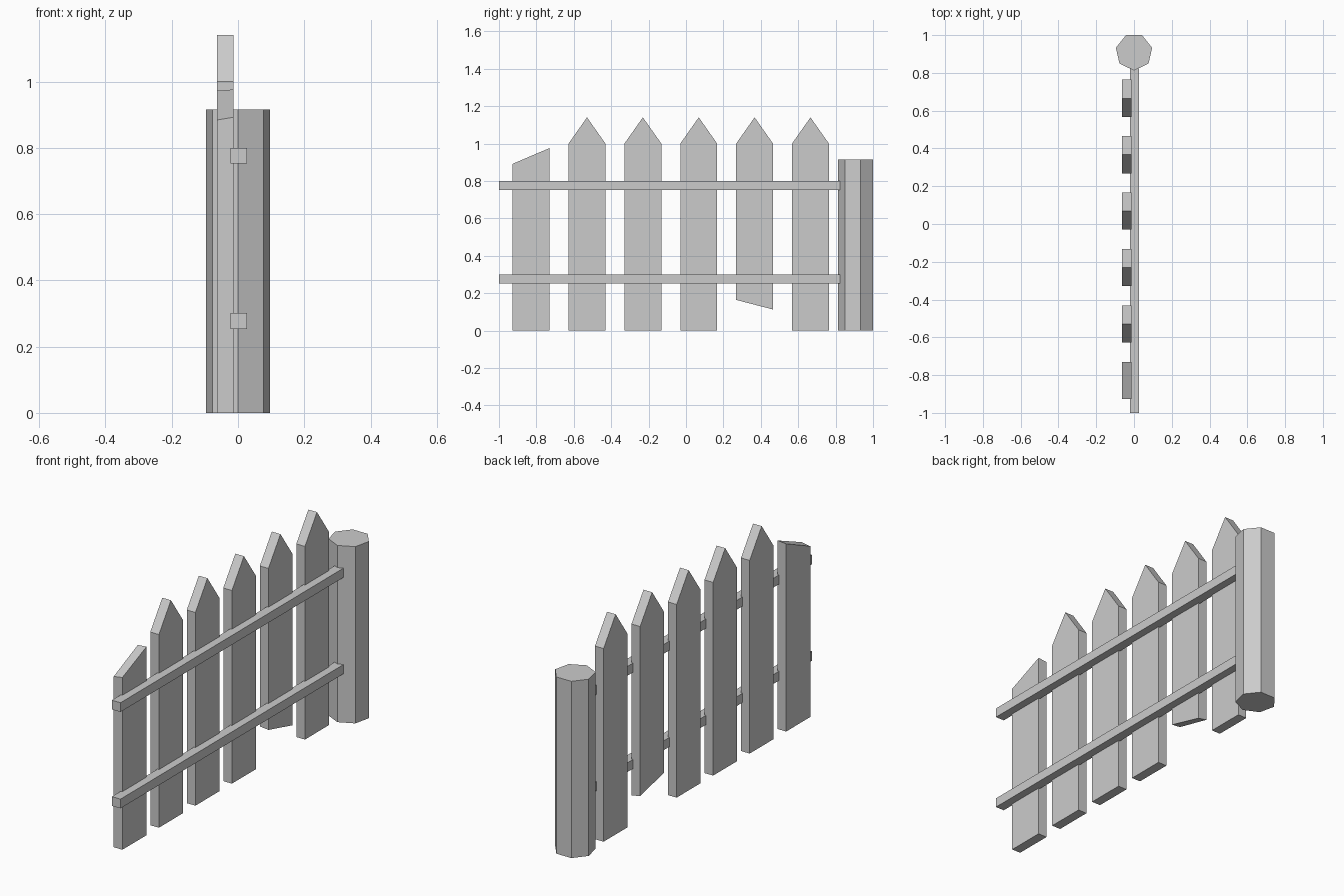
import bpy, bmesh, math

if "Cube" in bpy.data.objects:
    bpy.data.objects.remove(bpy.data.objects["Cube"])

X_BACK, X_FRONT = -0.063, -0.0135   # picket thickness range
HALF = 0.0985                       # half picket width


def finish(name, bm):
    bmesh.ops.recalc_face_normals(bm, faces=bm.faces)
    mesh = bpy.data.meshes.new(name)
    bm.to_mesh(mesh)
    bm.free()
    obj = bpy.data.objects.new(name, mesh)
    bpy.context.collection.objects.link(obj)
    return obj


def picket(name, y, profile, back_shift=None):
    """Extrude a (y, z) outline along x; back_shift offsets z of back corners."""
    bm = bmesh.new()
    shift = back_shift or [0] * len(profile)
    front = [bm.verts.new((X_FRONT, y + py, pz)) for py, pz in profile]
    back = [bm.verts.new((X_BACK, y + py, pz + s)) for (py, pz), s in zip(profile, shift)]
    bm.faces.new(front)
    bm.faces.new(back[::-1])
    n = len(profile)
    for i in range(n):
        j = (i + 1) % n
        bm.faces.new((front[i], back[i], back[j], front[j]))
    return finish(name, bm)


def box(name, lo, hi):
    bm = bmesh.new()
    bmesh.ops.create_cube(bm, size=1)
    for v in bm.verts:
        v.co = [l + (c + 0.5) * (h - l) for c, l, h in zip(v.co, lo, hi)]
    return finish(name, bm)


# Pickets: first has a snapped top, fifth a snapped bottom
tip = [(HALF, 1.0), (0, 1.14), (-HALF, 1.0)]
for i in range(6):
    y = -0.828 + 0.2987 * i
    if i == 0:
        picket("picket_broken_top", y,
               [(-HALF, 0), (HALF, 0), (HALF, 0.976), (-HALF, 0.892)],
               [0, 0, -0.004, -0.008])
    elif i == 4:
        picket("picket_broken_bottom", y,
               [(-HALF, 0.164), (HALF, 0.113)] + tip,
               [0.005, 0.009, 0, 0, 0])
    else:
        picket(f"picket_{i + 1}", y, [(-HALF, 0), (HALF, 0)] + tip)

# Horizontal rails
for name, z in (("lower_rail", 0.253), ("upper_rail", 0.752)):
    box(name, (-0.022, -1.0, z), (0.027, 0.823, z + 0.048))

# Seven-sided end post
bpy.ops.mesh.primitive_cylinder_add(vertices=7, radius=0.0985, depth=0.915,
                                    location=(0, 0.911, 0.4575))
post = bpy.context.object
post.name = "end_post"
post.rotation_euler.z = math.pi   # single corner toward the fence
